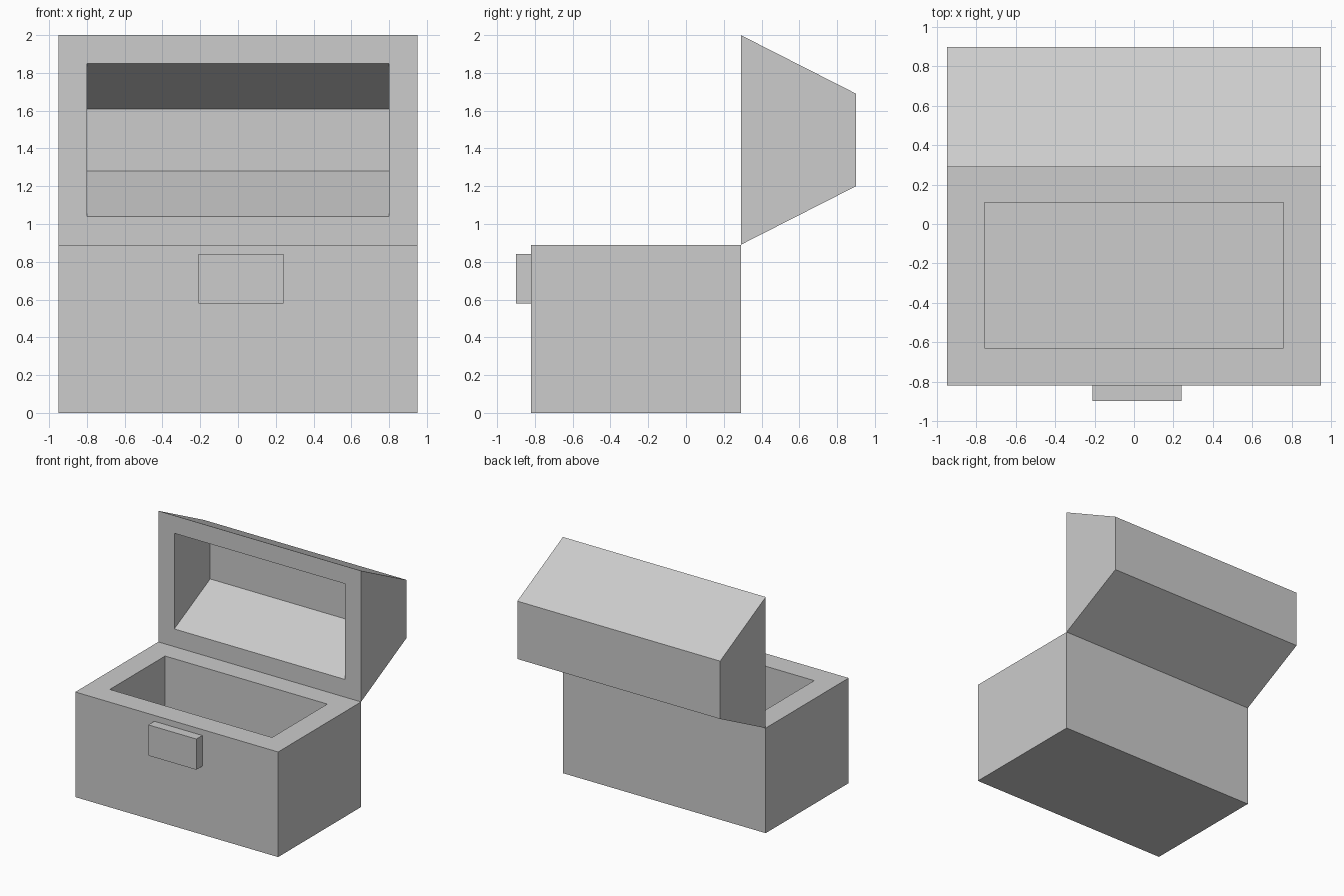
import bpy
import bmesh

cube = bpy.data.objects.get("Cube")
if cube:
    bpy.data.objects.remove(cube, do_unlink=True)

# Single flat grey
grey = bpy.data.materials.new("light_grey")
grey.use_nodes = True
colour = (0.604, 0.604, 0.604, 1)
grey.diffuse_color = colour
grey.node_tree.nodes["Principled BSDF"].inputs["Base Color"].default_value = colour


def loft(name, rings):
    """Skin a run of four-cornered rings and cap both ends."""
    bm = bmesh.new()
    loops = [[bm.verts.new(p) for p in ring] for ring in rings]
    for a, b in zip(loops, loops[1:]):
        for i in range(4):
            j = (i + 1) % 4
            bm.faces.new((a[i], a[j], b[j], b[i]))
    bm.faces.new(loops[0])
    bm.faces.new(loops[-1])
    bmesh.ops.recalc_face_normals(bm, faces=bm.faces)
    mesh = bpy.data.meshes.new(name)
    bm.to_mesh(mesh)
    bm.free()
    mesh.materials.append(grey)
    obj = bpy.data.objects.new(name, mesh)
    bpy.context.collection.objects.link(obj)
    return obj


def flat_ring(x0, x1, y0, y1, z):
    return [(x0, y0, z), (x1, y0, z), (x1, y1, z), (x0, y1, z)]


def upright_ring(half_x, z0, z1, y):
    return [(-half_x, y, z0), (half_x, y, z0), (half_x, y, z1), (-half_x, y, z1)]


# Hollow box: outside, rim, then down into the cavity
loft("chest_base", [
    flat_ring(-0.95, 0.95, -0.82, 0.29, 0),
    flat_ring(-0.95, 0.95, -0.82, 0.29, 0.89),
    flat_ring(-0.76, 0.76, -0.63, 0.11, 0.89),
    flat_ring(-0.76, 0.76, -0.63, 0.11, 0.17),
])

# Open lid: tapered shell standing on the back edge, hollow at the front
loft("chest_lid", [
    upright_ring(0.95, 1.20, 1.69, 0.90),
    upright_ring(0.95, 0.89, 2.00, 0.29),
    upright_ring(0.80, 1.04, 1.85, 0.29),
    upright_ring(0.80, 1.28, 1.61, 0.77),
])

# Latch block on the front
loft("latch", [
    flat_ring(-0.21, 0.24, -0.90, -0.82, 0.58),
    flat_ring(-0.21, 0.24, -0.90, -0.82, 0.84),
])
